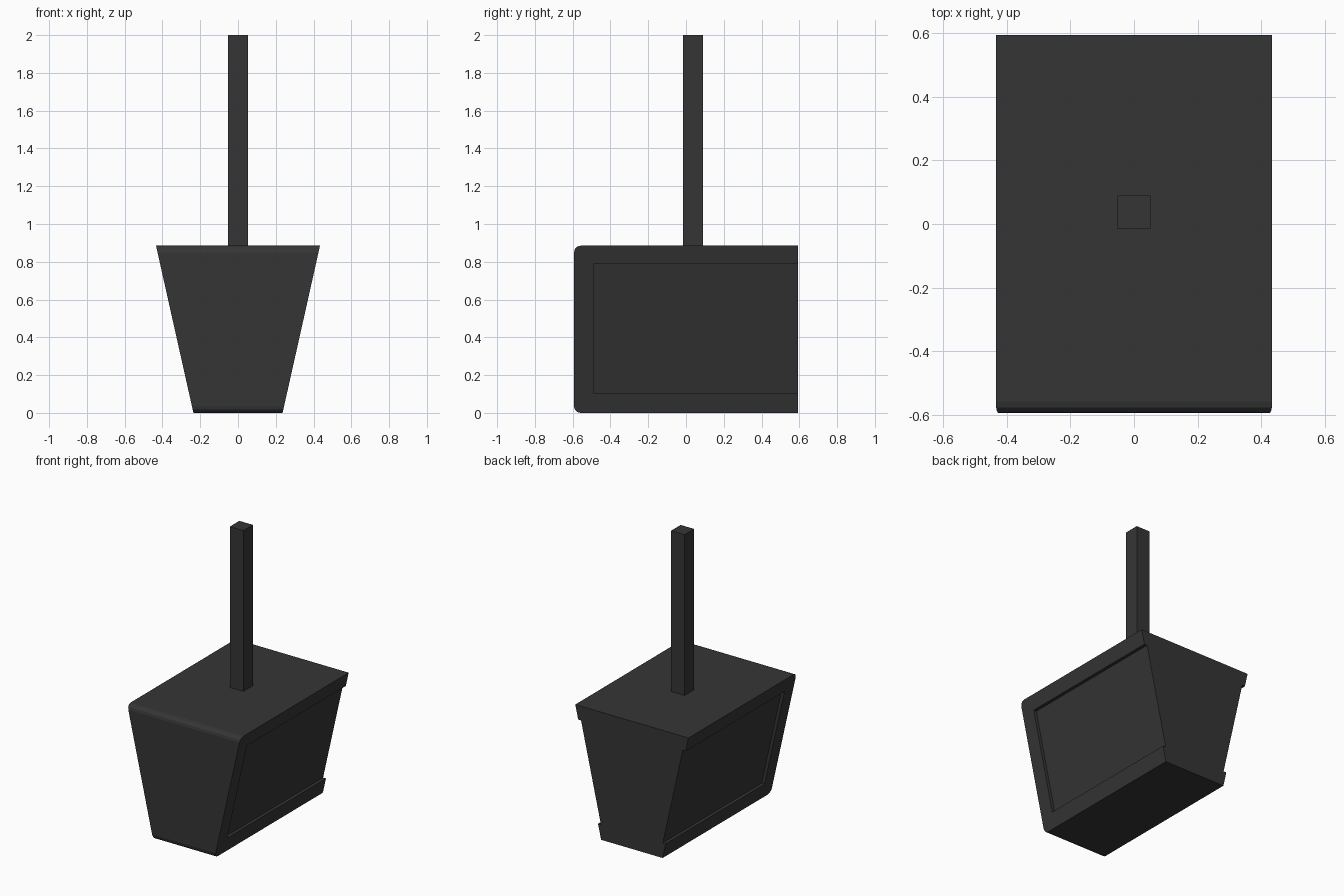
import bpy, bmesh, math

if "Cube" in bpy.data.objects:
    bpy.data.objects.remove(bpy.data.objects["Cube"])

mat = bpy.data.materials.new("dark grey")
mat.diffuse_color = (0.036, 0.036, 0.036, 1)
mat.use_nodes = True
mat.node_tree.nodes["Principled BSDF"].inputs["Base Color"].default_value = mat.diffuse_color

H, L, R, DEPTH = 0.885, 0.593, 0.035, 0.022
SEG = 3


def finish(name, bm):
    bmesh.ops.recalc_face_normals(bm, faces=bm.faces)
    me = bpy.data.meshes.new(name)
    bm.to_mesh(me)
    bm.free()
    me.materials.append(mat)
    ob = bpy.data.objects.new(name, me)
    bpy.context.collection.objects.link(ob)
    return ob


def half_width(z):
    return 0.236 + (0.434 - 0.236) * z / H


def corner(cy, cz, start):
    return [(cy + R * math.cos(start + i * math.pi / 2 / SEG),
             cz + R * math.sin(start + i * math.pi / 2 / SEG)) for i in range(SEG + 1)]


# Tapered body: side outline with rounded front edges, open-backed recess on both sides
outer = ([(L, H)] + corner(-L + R, H - R, math.pi / 2)
         + corner(-L + R, R, math.pi) + [(L, 0)])
inner = [(L, 0.105), (-0.49, 0.105), (-0.49, 0.787), (L, 0.787)]

bm = bmesh.new()
sides = []
for s in (1, -1):
    O = [bm.verts.new((s * half_width(z), y, z)) for y, z in outer]
    I = [bm.verts.new((s * half_width(z), y, z)) for y, z in inner]
    P = [bm.verts.new((s * (half_width(z) - DEPTH), y, z)) for y, z in inner]
    bm.faces.new(O + I)                      # raised border
    bm.faces.new(P)                          # recessed panel
    for i in range(3):                       # recess walls
        bm.faces.new((I[i], I[i + 1], P[i + 1], P[i]))
    sides.append((O, I, P))

(OR, IR, PR), (OL, IL, PL) = sides
for i in range(len(outer) - 1):              # top, front and bottom
    bm.faces.new((OR[i], OR[i + 1], OL[i + 1], OL[i]))
bm.faces.new((OR[0], IR[3], PR[3], PR[0], IR[0], OR[-1],
              OL[-1], IL[0], PL[0], PL[3], IL[3], OL[0]))   # back
finish("body", bm)

# Square post
bm = bmesh.new()
bmesh.ops.create_cube(bm, size=1)
for v in bm.verts:
    v.co = (v.co.x * 0.104, v.co.y * 0.104 + 0.037, H + (v.co.z + 0.5) * (2 - H))
finish("post", bm)
